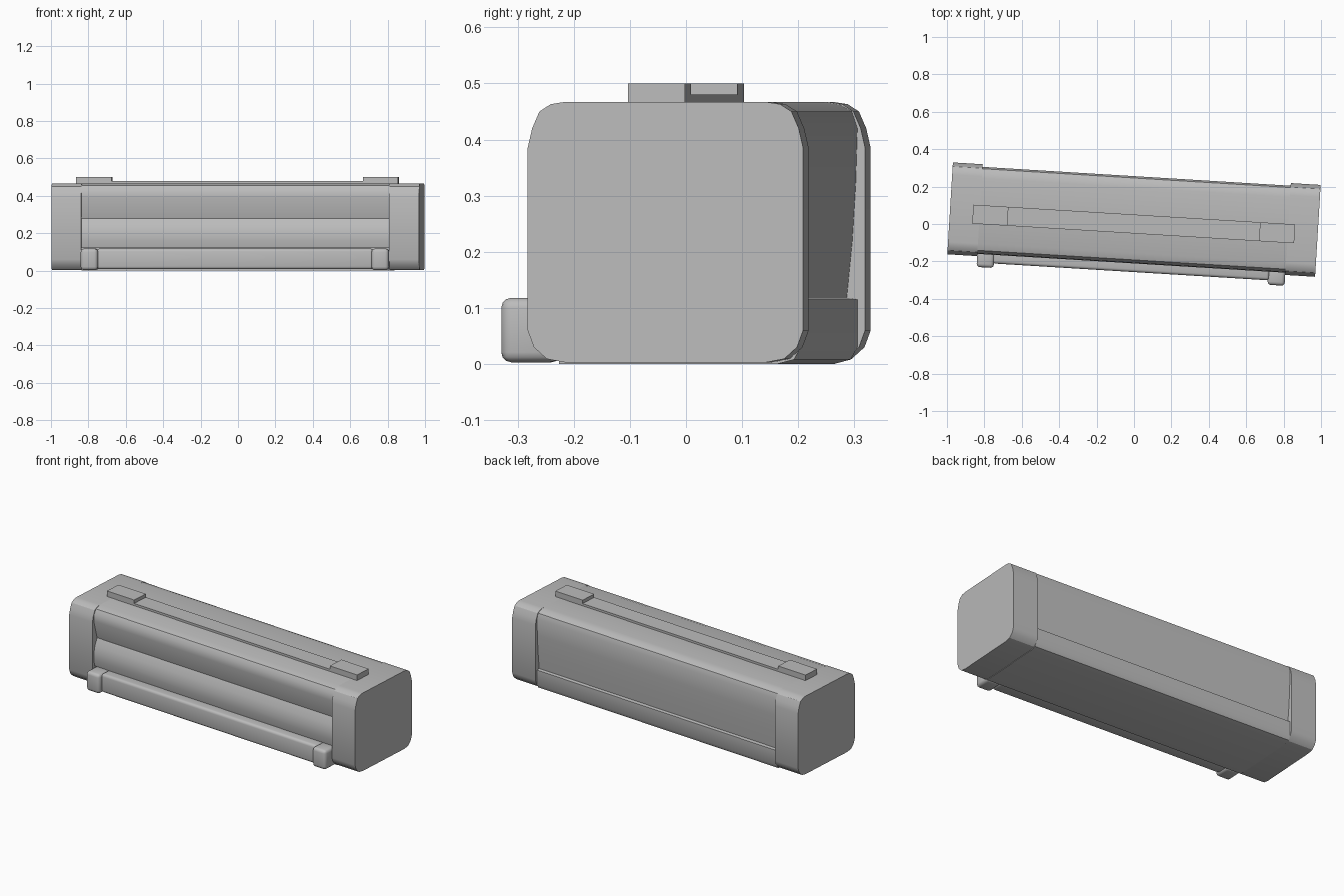
import bpy, bmesh, math
from mathutils import Matrix

cube = bpy.data.objects.get("Cube")
if cube:
    bpy.data.objects.remove(cube, do_unlink=True)

grey = bpy.data.materials.new("plain grey")
grey.use_nodes = True
COLOUR = (0.5, 0.5, 0.5, 1)
grey.diffuse_color = COLOUR
grey.node_tree.nodes["Principled BSDF"].inputs["Base Color"].default_value = COLOUR

# The whole unit is turned slightly about the vertical axis
PLACE = Matrix.Translation((0, 0.0235, 0)) @ Matrix.Rotation(math.radians(-3.5), 4, 'Z')


def finish(name, bm, smooth=True):
    bmesh.ops.recalc_face_normals(bm, faces=bm.faces)
    bm.transform(PLACE)
    mesh = bpy.data.meshes.new(name)
    bm.to_mesh(mesh)
    bm.free()
    mesh.materials.append(grey)
    obj = bpy.data.objects.new(name, mesh)
    bpy.context.collection.objects.link(obj)
    if smooth:
        bpy.ops.object.select_all(action='DESELECT')
        obj.select_set(True)
        bpy.context.view_layer.objects.active = obj
        bpy.ops.object.shade_smooth_by_angle(angle=math.radians(30))
    return obj


def extrude_profile(name, points, x0, x1):
    """Sweep a (y, z) outline along x."""
    bm = bmesh.new()
    ends = [[bm.verts.new((x, y, z)) for y, z in points] for x in (x0, x1)]
    for ring in ends:
        bm.faces.new(ring)
    n = len(points)
    for i in range(n):
        j = (i + 1) % n
        bm.faces.new((ends[0][i], ends[0][j], ends[1][j], ends[1][i]))
    return finish(name, bm)


def box(name, x, y, z, bevel=0.0):
    bm = bmesh.new()
    bmesh.ops.create_cube(bm, size=1)
    for v in bm.verts:
        v.co = [r[0] if c < 0 else r[1] for c, r in zip(v.co, (x, y, z))]
    if bevel:
        bmesh.ops.bevel(bm, geom=bm.edges[:], offset=bevel, segments=3,
                        profile=0.5, affect='EDGES')
    return finish(name, bm, bevel > 0)


def span(side, a, b):
    return sorted((side * a, side * b))


# End caps with rounded corners
half = [(0.18, 0.003), (0.212, 0.009), (0.235, 0.03), (0.246, 0.06),
        (0.246, 0.385), (0.238, 0.42), (0.225, 0.45), (0.205, 0.463), (0.18, 0.467)]
cap = half + [(-y, z) for y, z in reversed(half)]
for side, label in ((1, "left"), (-1, "right")):
    extrude_profile(label + "_end_cap", cap, *span(side, 0.825, 0.985))

# Housing: overhanging front panel, fabric roll below it, bowed back panel
housing = [(-0.2, 0.0), (-0.2, 0.12),
           (-0.226, 0.12), (-0.234, 0.16), (-0.233, 0.2), (-0.224, 0.24), (-0.205, 0.28),
           (-0.234, 0.39), (-0.23, 0.43), (-0.215, 0.455), (-0.18, 0.467),
           (0.17, 0.467), (0.2, 0.462), (0.222, 0.45), (0.232, 0.42),
           (0.229, 0.32), (0.223, 0.22), (0.213, 0.118),
           (0.232, 0.115), (0.232, 0.03), (0.22, 0.008), (0.19, 0.0)]
extrude_profile("housing", housing, -0.826, 0.826)

# Front rail and its end blocks
box("front_rail", (-0.74, 0.74), (-0.28, -0.19), (0.008, 0.118), 0.015)
for side, label in ((1, "left"), (-1, "right")):
    box(label + "_rail_end", span(side, 0.733, 0.825), (-0.304, -0.2), (0.003, 0.118), 0.018)

# Mounting strip and brackets on top
box("mounting_strip", (-0.68, 0.68), (-0.074, 0.027), (0.46, 0.48))
for side, label in ((1, "left"), (-1, "right")):
    box(label + "_bracket", span(side, 0.674, 0.862), (-0.074, 0.027), (0.46, 0.5))
